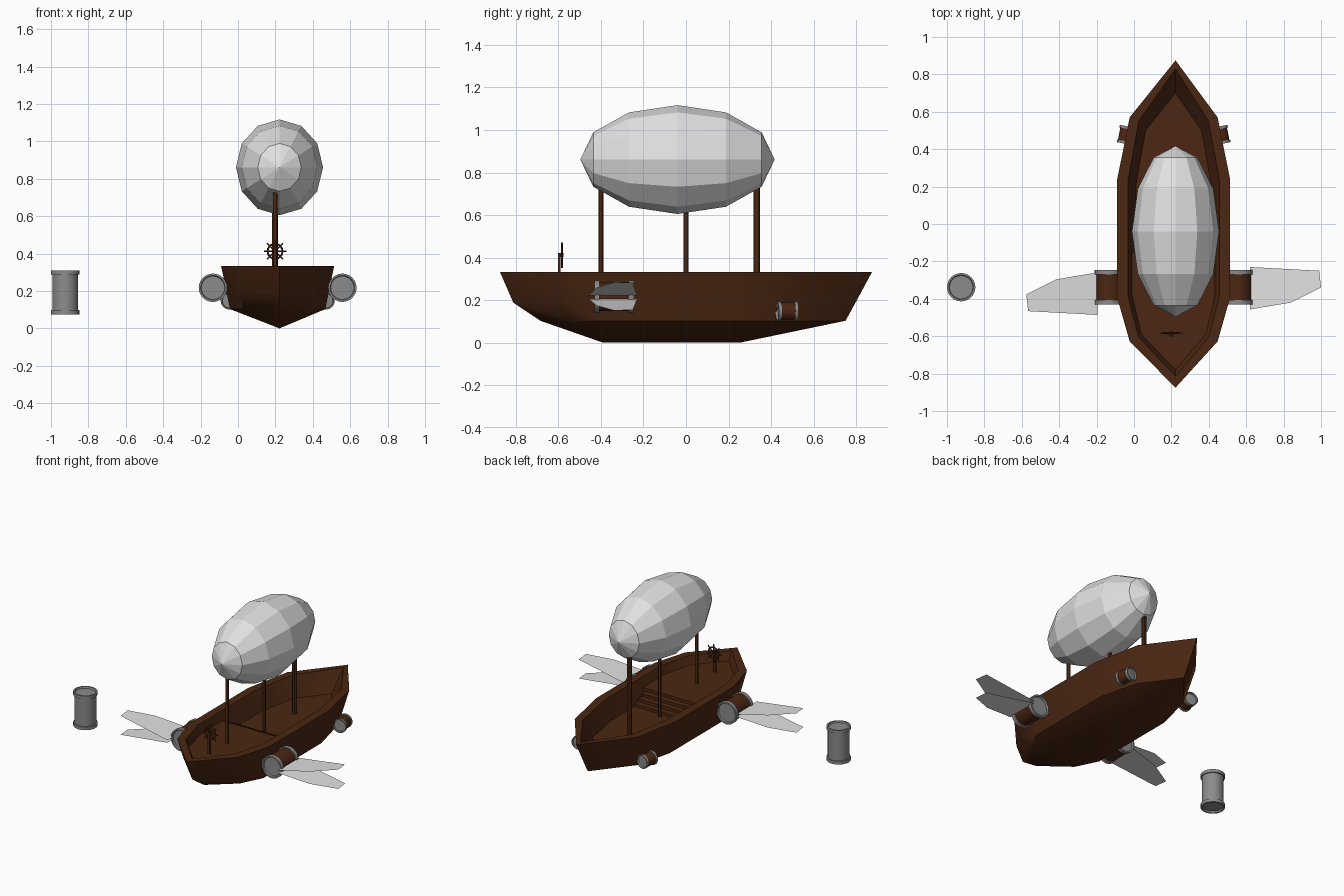
import bpy, bmesh
from math import pi, sin, cos, radians
from mathutils import Matrix, Vector

cube = bpy.data.objects.get("Cube")
if cube:
    bpy.data.objects.remove(cube, do_unlink=True)


def material(name, colour):
    m = bpy.data.materials.new(name)
    m.use_nodes = True
    m.diffuse_color = (*colour, 1)
    bsdf = m.node_tree.nodes["Principled BSDF"]
    bsdf.inputs["Base Color"].default_value = (*colour, 1)
    bsdf.inputs["Roughness"].default_value = 0.8
    return m


WOOD = material("dark wood", (0.07, 0.02, 0.006))
METAL = material("grey metal", (0.26, 0.26, 0.26))
CANVAS = material("pale canvas", (0.75, 0.75, 0.75))

CX = 0.212      # middle of the hull
KEEL_X = 0.222  # line of the keel and the balloon
MAST_X = 0.198


def finish(name, bm, mats, smooth=False):
    bmesh.ops.remove_doubles(bm, verts=bm.verts, dist=1e-5)
    bmesh.ops.recalc_face_normals(bm, faces=bm.faces)
    mesh = bpy.data.meshes.new(name)
    bm.to_mesh(mesh)
    bm.free()
    ob = bpy.data.objects.new(name, mesh)
    bpy.context.collection.objects.link(ob)
    for m in mats:
        mesh.materials.append(m)
    if smooth:
        bpy.ops.object.select_all(action="DESELECT")
        ob.select_set(True)
        bpy.context.view_layer.objects.active = ob
        bpy.ops.object.shade_smooth_by_angle(angle=radians(30))
    return ob


def loft(rings):
    """Skin closed rings that share one point count."""
    bm = bmesh.new()
    rows = [[bm.verts.new(p) for p in ring] for ring in rings]
    n = len(rows[0])
    for a, b in zip(rows, rows[1:]):
        for i in range(n):
            j = (i + 1) % n
            bm.faces.new((a[i], a[j], b[j], b[i]))
    return bm, rows


def box(name, centre, size, mat):
    bm = bmesh.new()
    bmesh.ops.create_cube(bm, size=1, matrix=Matrix.Translation(centre) @ Matrix.Diagonal((*size, 1)))
    return finish(name, bm, [mat])


def cylinder(bm, start, end, radius, sides):
    a, b = Vector(start), Vector(end)
    turn = (b - a).to_track_quat("Z", "Y").to_matrix().to_4x4()
    bmesh.ops.create_cone(bm, cap_ends=True, segments=sides, radius1=radius, radius2=radius,
                          depth=(b - a).length, matrix=Matrix.Translation((a + b) / 2) @ turn)


def drum(name, centre, radius, half, band, body, axis=(0, 0, 1)):
    """Drum with a raised band and a shallow dished cap at each end."""
    lower = [(0, half - 0.01), (0.82, half - 0.01), (0.87, half), (1, half),
             (1, half - band), (0.9, half - band)]
    profile = [(r, -z) for r, z in lower] + lower[::-1]
    rings = [[(radius * r * cos(k * pi / 12), radius * r * sin(k * pi / 12), z) for k in range(24)]
             for r, z in profile]
    bm, _ = loft(rings)
    for f in bm.faces:
        f.material_index = int(abs(f.calc_center_median().z) < half - band - 0.001)
    turn = Vector(axis).to_track_quat("Z", "Y").to_matrix().to_4x4()
    bm.transform(Matrix.Translation(centre) @ turn)
    return finish(name, bm, [METAL, body], smooth=True)


# Hull: keel, chine, side, outer rim, inner rim and deck outlines
def outline(z, ys, wide, narrow_back, narrow_front):
    ws = (0, narrow_back, wide, wide, narrow_front, 0)
    right = [((CX if w else KEEL_X) + w, y, z) for w, y in zip(ws, ys)]
    left = [(CX - w, y, z) for w, y in zip(ws[1:5], ys[1:5])]
    return right + left[::-1]


keel = [(KEEL_X, 0.253 if i in (0, 1, 2, 8, 9) else -0.39, 0) for i in range(10)]
hull, rows = loft([
    keel,
    outline(0.103, (0.75, 0.5, 0.24, -0.39, -0.54, -0.685), 0.255, 0.19, 0.18),
    outline(0.188, (0.797, 0.53, 0.238, -0.393, -0.59, -0.812), 0.272, 0.208, 0.212),
    outline(0.333, (0.875, 0.57, 0.238, -0.393, -0.628, -0.875), 0.302, 0.235, 0.235),
    outline(0.333, (0.83, 0.55, 0.23, -0.385, -0.605, -0.815), 0.245, 0.187, 0.187),
    outline(0.2, (0.7, 0.5, 0.22, -0.38, -0.57, -0.73), 0.2, 0.15, 0.15),
])
hull.faces.new(rows[-1])
finish("hull", hull, [WOOD], smooth=True)

# Raised steering deck and the stairs down from it
half_deck = [(0.222, -0.15), (0.222, -0.383), (0.172, -0.591)]
plan = [(CX + x, y) for x, y in half_deck] + [(KEEL_X, -0.78)] + [(CX - x, y) for x, y in half_deck[::-1]]
bm, rows = loft([[(x, y, z) for x, y in plan] for z in (0.195, 0.278)])
bm.faces.new(rows[0])
bm.faces.new(rows[1])
finish("steering_deck", bm, [WOOD])
for i in range(3):
    top = 0.258 - 0.02 * i
    box(f"stair_{i + 1}", (CX, -0.13 + 0.04 * i, (top + 0.195) / 2), (0.4, 0.042, top - 0.195), WOOD)

# Masts
for part, y, r, foot in (("front", -0.4, 0.012, 0.27), ("middle", 0, 0.011, 0.195), ("back", 0.332, 0.015, 0.195)):
    bm = bmesh.new()
    cylinder(bm, (MAST_X, y, foot), (MAST_X, y, 0.78), r, 12)
    finish(part + "_mast", bm, [WOOD], smooth=True)

# Balloon
bm = bmesh.new()
bmesh.ops.create_uvsphere(bm, u_segments=12, v_segments=6, radius=1)
bm.transform(Matrix.Translation((KEEL_X, -0.04, 0.861)) @ Matrix.Diagonal((0.256, 0.457, 0.256, 1))
             @ Matrix.Diagonal((0.91, 1, 1, 1)) @ Matrix.Rotation(pi / 2, 4, "X")
             @ Matrix.Rotation(0, 4, "Z"))
finish("balloon", bm, [CANVAS])

# Steering wheel on its stand
WHEEL = Vector((MAST_X, -0.583, 0.412))
tube, rings = 0.005, []
for k in range(17):
    a = k * pi / 8
    out = Vector((cos(a), 0, sin(a)))
    rings.append([WHEEL + out * (0.04 + tube * cos(t * pi / 3)) + Vector((0, tube * sin(t * pi / 3), 0))
                  for t in range(6)])
bm, _ = loft(rings)
for k in range(4):
    spoke = Vector((cos(k * pi / 4), 0, sin(k * pi / 4))) * 0.06
    cylinder(bm, WHEEL - spoke, WHEEL + spoke, 0.004, 6)
cylinder(bm, WHEEL - Vector((0, 0.018, 0)), WHEEL + Vector((0, 0.008, 0)), 0.01, 8)
finish("steering_wheel", bm, [WOOD])
box("wheel_stand", (MAST_X, -0.596, 0.338), (0.016, 0.012, 0.14), WOOD)

# Engines on both sides, and the loose barrel
for side, s in (("left", 1), ("right", -1)):
    drum(side + "_large_engine", (CX + 0.346 * s, -0.338, 0.217), 0.076, 0.093, 0.025, WOOD, (0, 1, 0))
    drum(side + "_small_engine", (CX + 0.25 * s, 0.475, 0.148), 0.047, 0.047, 0.014, WOOD, (-0.19 * s, 1, 0))
drum("barrel", (-0.924, -0.338, 0.192), 0.076, 0.117, 0.022, METAL)

# Paired thin wing blades, the second pair turned half way round
blade = [(0.62, -0.23), (0.99, -0.25), (1.0, -0.34), (0.84, -0.42), (0.62, -0.457)]
for side, s in (("left", 1), ("right", -1)):
    for part, root, rise in (("upper", 0.222, 0.165), ("lower", 0.205, -0.14)):
        bm = bmesh.new()
        bm.faces.new([bm.verts.new((CX + s * (x - CX), -0.358 + s * (y + 0.358), root + rise * (x - 0.62)))
                      for x, y in blade])
        ob = finish(f"{side}_{part}_wing", bm, [CANVAS])
        if ob.data.polygons[0].normal.z < 0:
            ob.data.flip_normals()
